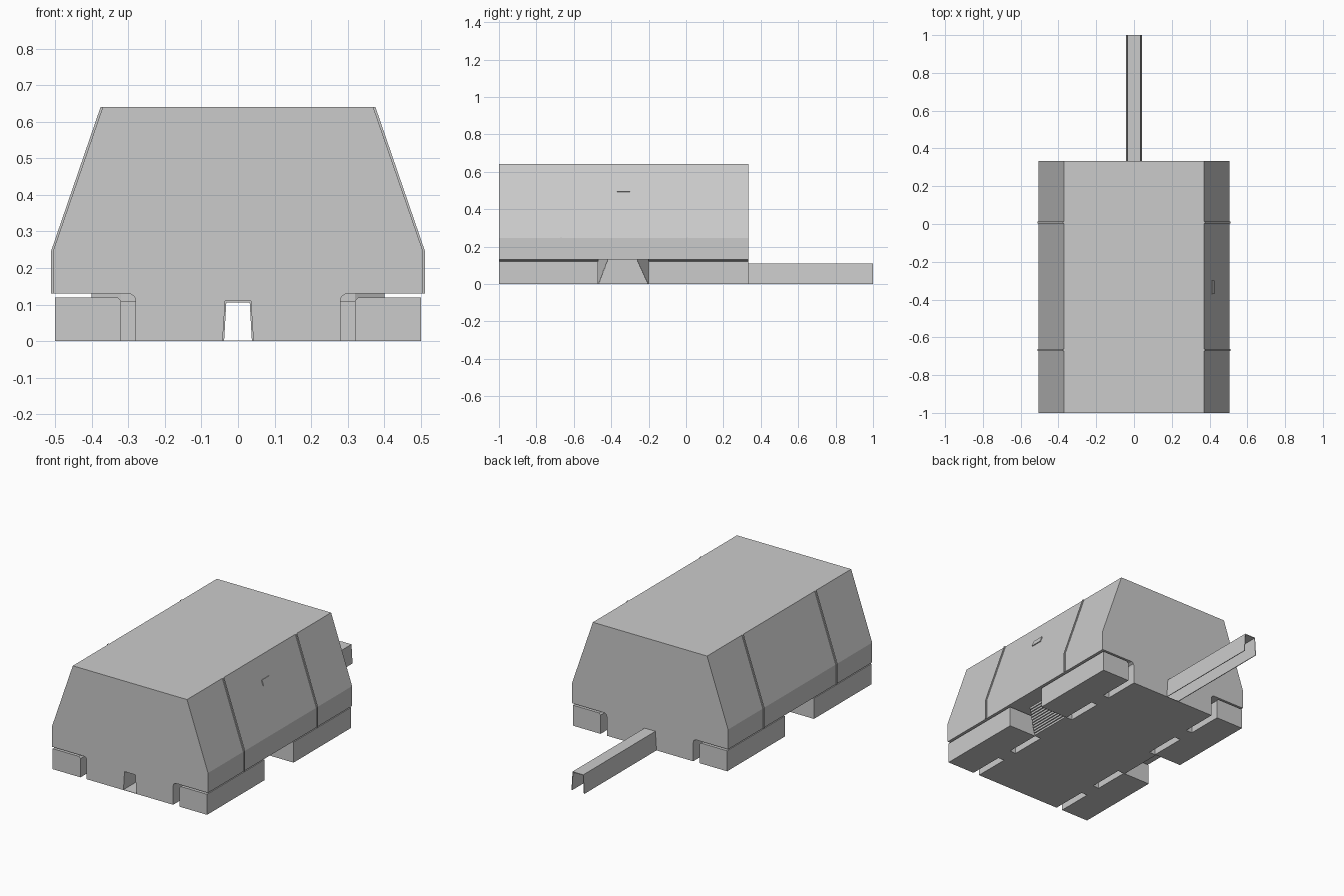
import bpy, bmesh
from mathutils import Vector

if "Cube" in bpy.data.objects:
    bpy.data.objects.remove(bpy.data.objects["Cube"])


def prism(name, pts, axis, a, b):
    """Extrude a 2D outline: axis 'y' takes (x, z) points, axis 'z' takes (x, y)."""
    def place(p, h):
        return (p[0], h, p[1]) if axis == 'y' else (p[0], p[1], h)
    bm = bmesh.new()
    lo = [bm.verts.new(place(p, a)) for p in pts]
    hi = [bm.verts.new(place(p, b)) for p in pts]
    n = len(pts)
    bm.faces.new(lo)
    bm.faces.new(hi[::-1])
    for i in range(n):
        j = (i + 1) % n
        bm.faces.new((lo[i], hi[i], hi[j], lo[j]))
    bmesh.ops.recalc_face_normals(bm, faces=bm.faces)
    me = bpy.data.meshes.new(name)
    bm.to_mesh(me)
    bm.free()
    ob = bpy.data.objects.new(name, me)
    bpy.context.collection.objects.link(ob)
    return ob


def mirrored(pts):
    return [(-x, z) for x, z in pts]


def rect(x0, x1, z0, z1):
    return [(x0, z0), (x1, z0), (x1, z1), (x0, z1)]


FRONT, BACK = -1.0, 0.333

# Main hull with the guide channel cut through its underside
half = [(0.035, 0.11), (0.042, 0), (0.28, 0), (0.28, 0.11), (0.283, 0.122),
        (0.295, 0.13), (0.506, 0.13), (0.506, 0.246), (0.37, 0.64)]
prism("hull", half + mirrored(half)[::-1], 'y', FRONT, BACK)
prism("hull_floor", rect(-0.045, 0.045, 0, 0.002), 'y', FRONT, BACK)

# Guide rail behind the hull: thin inverted channel, open below
rail = [(0.042, 0), (0.035, 0.11), (-0.035, 0.11), (-0.042, 0),
        (-0.038, 0), (-0.032, 0.106), (0.032, 0.106), (0.038, 0)]
prism("guide_rail", rail, 'y', BACK, 1.0)

pad = [(0.32, 0), (0.5, 0), (0.5, 0.12), (0.33, 0.12), (0.32, 0.11)]
seam = [(0.5, 0.13), (0.511, 0.13), (0.511, 0.247), (0.376, 0.64), (0.364, 0.64), (0.5, 0.245)]
STEPS = 11

for side, flip in (("right", False), ("left", True)):
    def sided(pts):
        return mirrored(pts) if flip else pts

    # Ground pads with a short link to the hull
    for end, y0, y1 in (("front", FRONT, -0.47), ("back", -0.2, BACK)):
        prism(f"{end}_{side}_pad", sided(pad), 'y', y0, y1)
        mid = (y0 + y1) / 2
        prism(f"{end}_{side}_pad_link", sided(rect(0.275, 0.325, 0, 0.11)), 'y', mid - 0.05, mid + 0.05)

    # Raised panel seams
    for i, y in enumerate((0.007, -0.668)):
        prism(f"{side}_seam_{i}", sided(seam), 'y', y - 0.005, y + 0.005)

    # Stepped, tapering support under the overhang, between the pads
    for i in range(STEPS):
        t = (i + 1) / STEPS
        x = 0.32 + 0.08 * t
        plan = [(0.275, -0.47), (0.32, -0.47), (x, -0.47 + 0.05 * t),
                (x, -0.2 - 0.06 * t), (0.32, -0.2), (0.275, -0.2)]
        prism(f"{side}_step_{i}", sided(plan), 'z', 0.13 * i / STEPS, 0.13 * t)

# Small handle on the right slope
slope = Vector((0.37 - 0.506, 0.64 - 0.246))
out = Vector((slope.y, -slope.x)).normalized() * 0.005
a = Vector((0.506, 0.246)) + slope * ((0.492 - 0.246) / slope.y)
b = Vector((0.506, 0.246)) + slope * ((0.524 - 0.246) / slope.y)
prism("handle", [tuple(p) for p in (a - out, a + out, b + out, b - out)], 'y', -0.37, -0.3)
